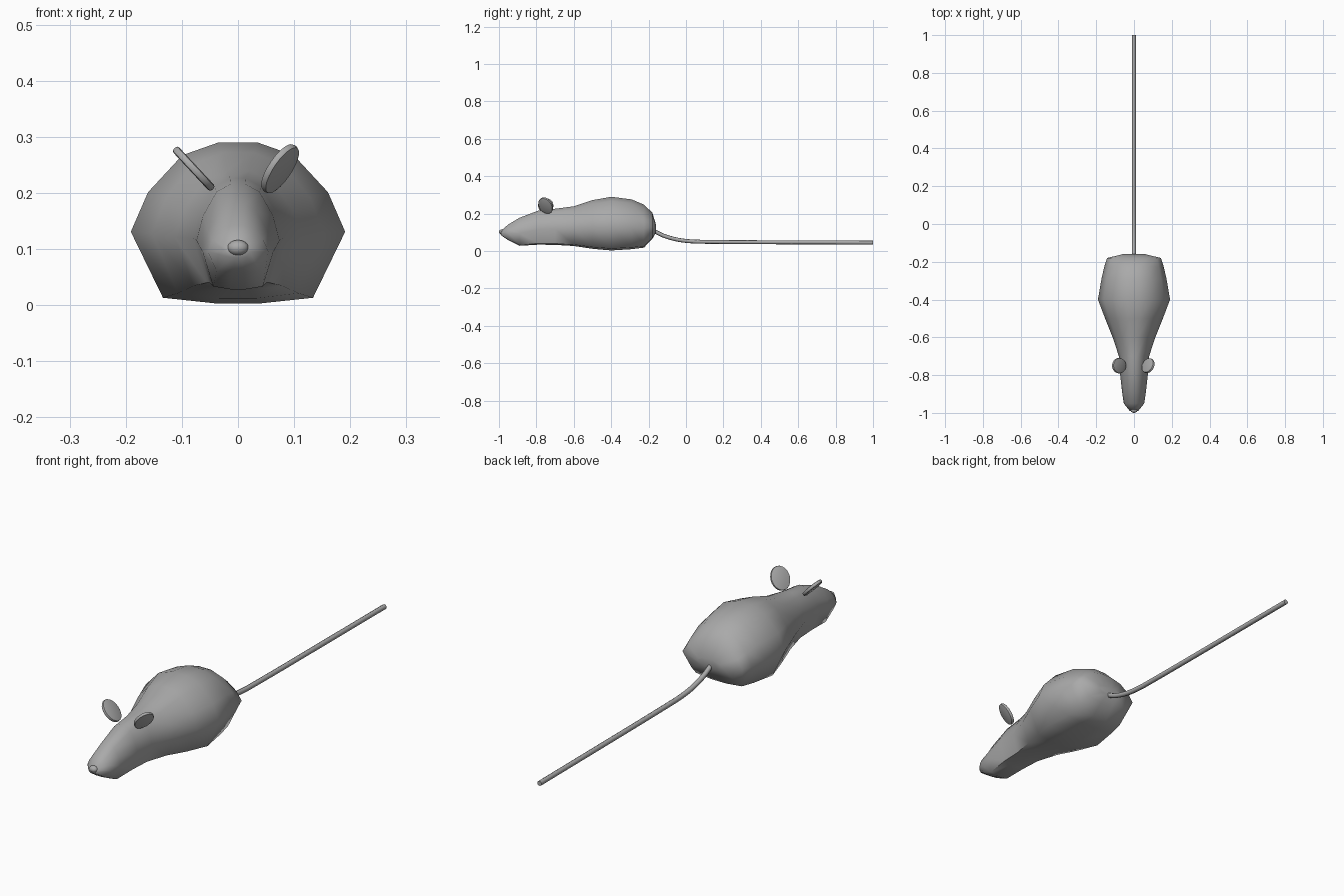
import bpy, bmesh
from math import radians
from mathutils import Matrix

cube = bpy.data.objects.get("Cube")
if cube:
    bpy.data.objects.remove(cube, do_unlink=True)

# Single grey material
grey = bpy.data.materials.new("soft grey")
grey.use_nodes = True
grey.diffuse_color = (0.4, 0.4, 0.4, 1)
grey.node_tree.nodes["Principled BSDF"].inputs["Base Color"].default_value = (0.4, 0.4, 0.4, 1)


def finish(name, bm, angle):
    """Turn a bmesh into a smooth shaded object."""
    bmesh.ops.recalc_face_normals(bm, faces=bm.faces)
    mesh = bpy.data.meshes.new(name)
    bm.to_mesh(mesh)
    bm.free()
    obj = bpy.data.objects.new(name, mesh)
    bpy.context.collection.objects.link(obj)
    mesh.materials.append(grey)
    bpy.ops.object.select_all(action='DESELECT')
    obj.select_set(True)
    bpy.context.view_layer.objects.active = obj
    bpy.ops.object.shade_smooth_by_angle(angle=radians(angle))
    return obj


def loft(bm, rings):
    """Bridge equal rings of points and cap both ends."""
    loops = [[bm.verts.new(p) for p in ring] for ring in rings]
    n = len(loops[0])
    for a, b in zip(loops, loops[1:]):
        for i in range(n):
            j = (i + 1) % n
            bm.faces.new((a[i], a[j], b[j], b[i]))
    bm.faces.new(loops[0])
    bm.faces.new(loops[-1])


# Body: one half cross-section (width share, height share), mirrored and scaled along y
half = [(.18, 1), (.52, .92), (.84, .69), (1, .445), (.7, .035), (.21, 0)]
section = half + [(-x, z) for x, z in reversed(half)]
# y, bottom, top, half width
stations = [(-.99, .085, .108, .022), (-.95, .058, .142, .054), (-.89, .028, .178, .063),
            (-.79, .034, .216, .074), (-.7, .033, .226, .08), (-.6, .027, .239, .113),
            (-.5, .012, .272, .153), (-.4, .003, .29, .191), (-.29, .01, .276, .172),
            (-.225, .018, .248, .157), (-.18, .065, .205, .143), (-.16, .1, .14, .06)]
bm = bmesh.new()
loft(bm, [[(w * u, y, lo + (hi - lo) * v) for u, v in section]
          for y, lo, hi, w in stations])
finish("body", bm, 60)

# Nose
bm = bmesh.new()
bmesh.ops.create_uvsphere(bm, u_segments=16, v_segments=10, radius=1,
                          matrix=Matrix.Translation((0, -.985, .102))
                          @ Matrix.Diagonal((.019, .015, .014, 1)))
finish("nose", bm, 60)

# Ears: thin round-edged discs leaning outwards
for name, x, lean, yaw in (("left_ear", .075, 33, -28), ("right_ear", -.079, -43, 0)):
    bm = bmesh.new()
    place = (Matrix.Translation((x, -.75, .243)) @ Matrix.Rotation(radians(yaw), 4, 'Z')
             @ Matrix.Rotation(radians(lean), 4, 'Y')
             @ Matrix.Diagonal((1, .041, .05, 1)) @ Matrix.Rotation(radians(90), 4, 'Y'))
    bmesh.ops.create_cone(bm, cap_ends=True, segments=24, radius1=1, radius2=1,
                          depth=.014, matrix=place)
    rims = [e for f in bm.faces if len(f.verts) > 4 for e in f.edges]
    bmesh.ops.bevel(bm, geom=rims, offset=.005, segments=2, affect='EDGES', profile=.5)
    finish(name, bm, 40)

# Tail: swept curve turned into a mesh
curve = bpy.data.curves.new("tail", 'CURVE')
curve.dimensions = '3D'
curve.bevel_depth = .0105
curve.bevel_resolution = 2
curve.use_fill_caps = True
spline = curve.splines.new('BEZIER')
path = [(-.2, .123), (-.1, .075), (.06, .05), (1, .045)]
spline.bezier_points.add(len(path) - 1)
for point, (y, z) in zip(spline.bezier_points, path):
    point.co = (0, y, z)
    point.handle_left_type = point.handle_right_type = 'AUTO'
spline.bezier_points[2].handle_left_type = spline.bezier_points[2].handle_right_type = 'FREE'
spline.bezier_points[2].handle_left = (0, 0, .053)
spline.bezier_points[2].handle_right = (0, .3, .046)
source = bpy.data.objects.new("tail_path", curve)
bpy.context.collection.objects.link(source)
bpy.context.view_layer.update()
bm = bmesh.new()
bm.from_mesh(bpy.data.meshes.new_from_object(source.evaluated_get(
    bpy.context.evaluated_depsgraph_get())))
bpy.data.objects.remove(source, do_unlink=True)
bmesh.ops.remove_doubles(bm, verts=bm.verts, dist=.0001)
finish("tail", bm, 50)
